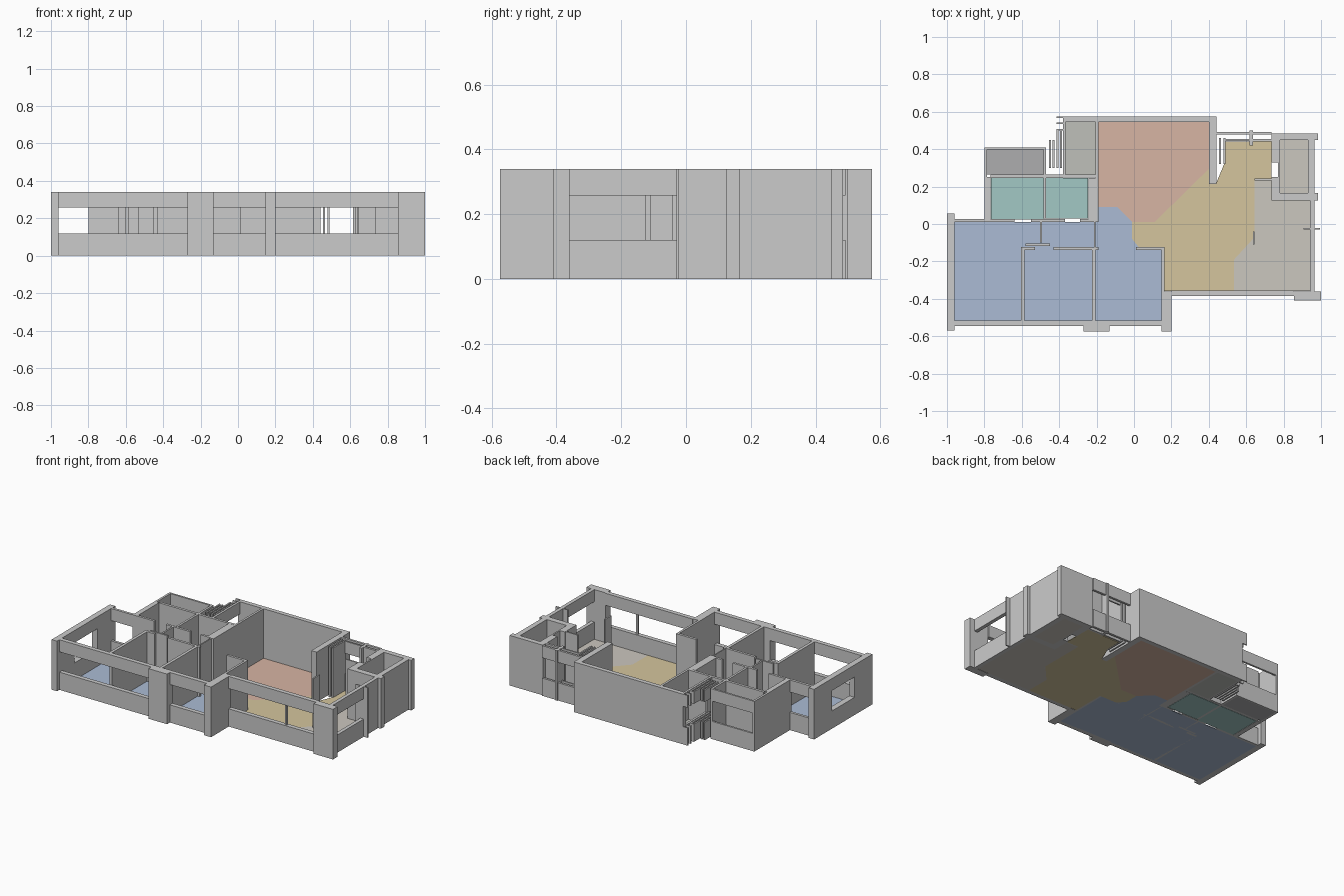
import bpy, bmesh

if "Cube" in bpy.data.objects:
    bpy.data.objects.remove(bpy.data.objects["Cube"])

H = 0.34                    # full wall height
SILL, HEAD = 0.12, 0.258    # window opening


def prism(name, pts, z0, z1, color=None):
    bm = bmesh.new()
    face = bm.faces.new([bm.verts.new((x, y, z0)) for x, y in pts])
    ext = bmesh.ops.extrude_face_region(bm, geom=[face])
    top = [v for v in ext["geom"] if isinstance(v, bmesh.types.BMVert)]
    bmesh.ops.translate(bm, verts=top, vec=(0, 0, z1 - z0))
    bmesh.ops.recalc_face_normals(bm, faces=bm.faces)
    me = bpy.data.meshes.new(name)
    bm.to_mesh(me)
    bm.free()
    ob = bpy.data.objects.new(name, me)
    bpy.context.collection.objects.link(ob)
    if color:
        mat = bpy.data.materials.new(name + "_color")
        mat.diffuse_color = (*color, 1)
        mat.use_nodes = True
        mat.node_tree.nodes["Principled BSDF"].inputs["Base Color"].default_value = mat.diffuse_color
        me.materials.append(mat)
    return ob


def rect(x0, x1, y0, y1):
    return [(x0, y0), (x1, y0), (x1, y1), (x0, y1)]


def wall(name, x0, x1, y0, y1, z0=0, z1=H):
    prism(name, rect(x0, x1, y0, y1), z0, z1)


def window(name, *r):
    wall(name + "_sill", *r, 0, SILL)
    wall(name + "_lintel", *r, HEAD, H)


def floor(name, pts, color):
    prism(name, pts, 0, 0.004, color)


BLUE, SALMON, YELLOW = (0.41, 0.50, 0.66), (0.68, 0.46, 0.37), (0.66, 0.56, 0.34)
TEAL, BEIGE, GREY = (0.36, 0.58, 0.56), (0.60, 0.57, 0.52), (0.52, 0.53, 0.49)

# Coloured floors
floor("bedroom_floor", [(-.96, -.52), (.147, -.52), (.147, -.13), (.03, -.13), (-.01, -.08),
      (-.01, .01), (-.09, .09), (-.19, .09), (-.19, .012), (-.96, .012)], BLUE)
floor("salon_floor", [(-.19, .545), (-.19, .09), (-.09, .09), (-.01, .01), (.11, .01),
      (.40, .295), (.40, .545)], SALMON)
floor("living_floor", [(.11, .01), (-.01, .01), (-.01, -.08), (.03, -.13), (.16, -.13),
      (.16, -.357), (.535, -.357), (.535, -.19), (.645, -.07), (.645, .24), (.735, .24),
      (.735, .44), (.49, .44), (.49, .34), (.44, .22), (.40, .215), (.40, .295)], YELLOW)
floor("hall_floor", [(.645, .24), (.645, -.07), (.535, -.19), (.535, -.357), (.94, -.357),
      (.94, .125), (.735, .125), (.735, .24)], BEIGE)
floor("shaft_floor", rect(.78, .93, .165, .45), BEIGE)
floor("bath_floor_left", rect(-.765, -.485, .025, .245), TEAL)
floor("bath_floor_right", rect(-.47, -.245, .03, .245), TEAL)
floor("kitchen_floor", rect(-.365, -.205, .265, .545), GREY)
floor("balcony_floor", rect(-.785, -.485, .265, .40), (0.42, 0.42, 0.43))

# Left outer wall with one window
wall("left_wall_front", -1, -.96, -.57, -.38)
window("left_window", -1, -.96, -.38, -.135)
wall("left_wall_back", -1, -.96, -.135, .055)
window("left_return_window", -.96, -.80, .01, .028)

# Front outer wall, piers and windows
window("front_window_left", -.96, -.27, -.545, -.515)
wall("front_pier_middle", -.27, -.13, -.575, -.515)
window("front_window_middle", -.13, .147, -.545, -.515)
wall("front_pier_right", .147, .20, -.575, -.36)
window("front_window_right", .20, .855, -.385, -.355)
wall("front_mullion", .615, .628, -.375, -.362, SILL, HEAD)
wall("front_corner_pier", .855, 1, -.41, -.36)

# Right outer wall
window("right_window", .94, .965, -.36, -.03)
wall("right_wall", .94, .965, -.03, .125)
wall("right_fin", .905, .995, -.03, -.022)

# Shaft block, with a door gap in its left side
wall("shaft_front", .735, .985, .125, .165)
wall("shaft_back", .735, .965, .45, .485)
wall("shaft_back_corner", .93, .985, .45, .485)
wall("shaft_right", .93, .965, .165, .45)
wall("shaft_left_front", .735, .78, .165, .25)
wall("shaft_left_back", .735, .78, .33, .45)
wall("shaft_niche_back", .77, .78, .25, .33)

# Back right window bay
window("bay_window", .44, .735, .478, .493)
wall("bay_pier", .617, .635, .42, .50)
wall("bay_wall", .635, .735, .44, .455)
window("bay_inner_window", .49, .617, .445, .455)
for i, x in enumerate((.455, .479)):
    wall(f"bay_fin_{i}", x, x + .01, .32, .46)
wall("hall_partition", .645, .735, .233, .243)
wall("hall_post", .635, .645, -.11, -.04)

# Salon walls
wall("salon_back_wall", -.38, .44, .545, .575)
wall("salon_right_wall", .40, .44, .215, .545)
wall("salon_left_wall", -.205, -.19, .01, .545)

# Kitchen side wall with stacked shutter strips
wall("kitchen_side_front", -.38, -.365, .25, .32)
window("kitchen_window", -.38, -.365, .32, .545)
wall("kitchen_front_wall", -.38, -.205, .248, .265)
for i, (x, y1) in enumerate(((-.455, .45), (-.435, .45), (-.415, .50), (-.395, .50))):
    window(f"shutter_{i}", x, x + .01, .30, y1)
for i, y in enumerate((.50, .535, .568)):
    window(f"shutter_end_{i}", -.415, -.38, y, y + .007)

# Balcony and bathrooms
wall("balcony_left", -.80, -.785, .25, .41)
window("balcony_back", -.785, -.47, .397, .41)
wall("balcony_right", -.485, -.47, .265, .41)
wall("bath_left_wall", -.80, -.767, .012, .25)
wall("bath_back_wall", -.767, -.38, .247, .265)
wall("bath_divider", -.485, -.47, .03, .247)
wall("bath_right_wall", -.243, -.205, .012, .247)
wall("bath_front_left", -.767, -.64, .012, .028)
wall("bath_front_middle", -.55, -.37, .012, .028)
wall("bath_front_right", -.29, -.243, .012, .028)

# Bedroom partitions
for i, x in enumerate((-.605, -.225)):
    wall(f"bedroom_partition_{i}", x, x + .02, -.515, -.125)
wall("bedroom_right_wall", .147, .162, -.36, -.125)
for i, (a, b) in enumerate(((-.605, -.53), (-.43, -.225), (-.205, -.19), (.01, .162))):
    wall(f"corridor_wall_{i}", a, b, -.14, -.123)
wall("closet_back", -.503, -.492, -.10, .012)
wall("closet_front", -.58, -.45, -.117, -.105)
wall("corridor_stub", -.213, -.205, -.125, .012)
